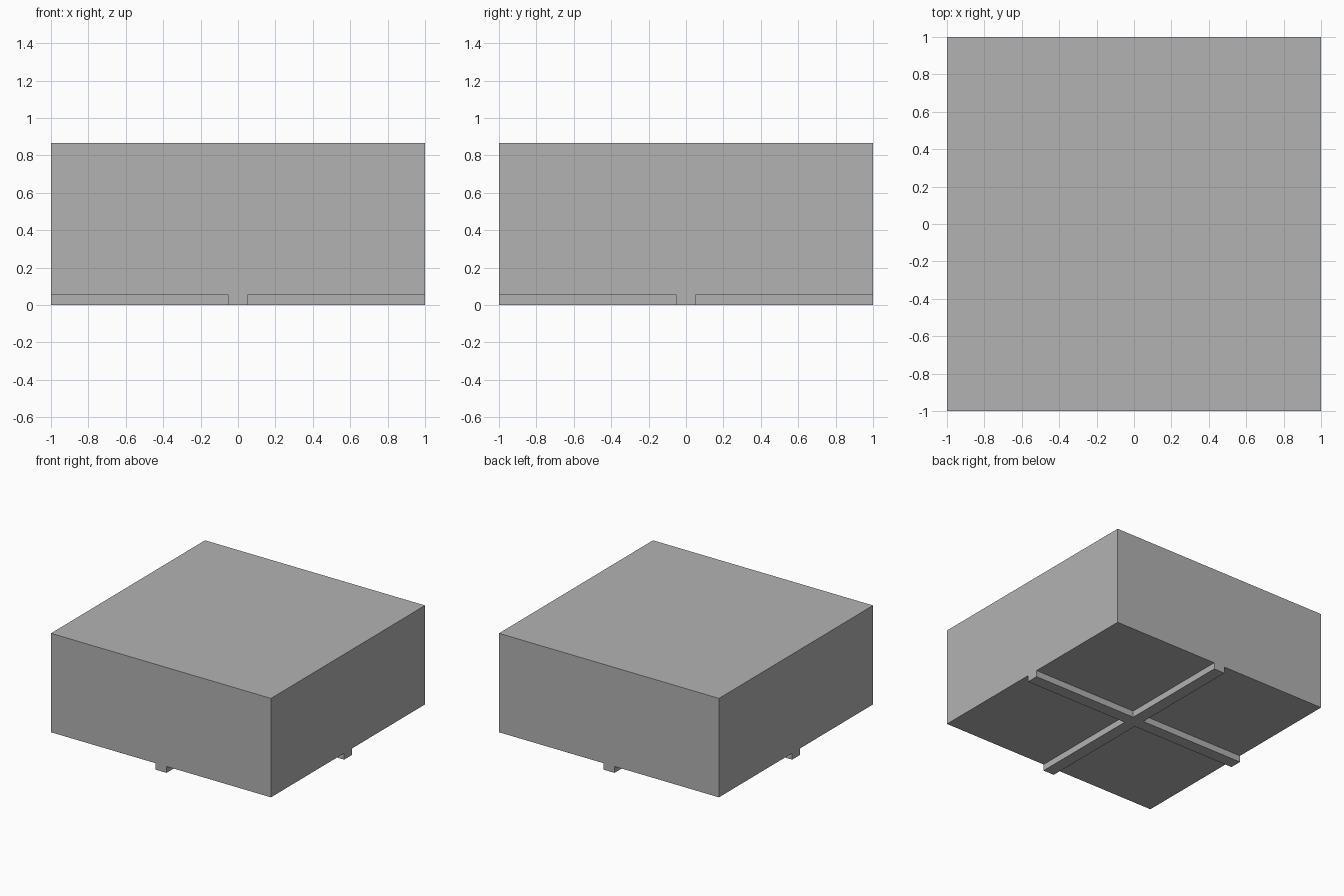
import bpy
import bmesh
from mathutils import Matrix, Vector

default = bpy.data.objects.get("Cube")
if default:
    bpy.data.objects.remove(default, do_unlink=True)

HALF, TOP = 1.0, 0.866        # block half-width and top height
RIB, BASE = 0.05, 0.053       # rib half-width and underside height

# Single grey material
grey = bpy.data.materials.new("plain_grey")
colour = (0.448, 0.448, 0.448, 1.0)
grey.diffuse_color = colour
grey.use_nodes = True
grey.node_tree.nodes["Principled BSDF"].inputs["Base Color"].default_value = colour

# Main block
bm = bmesh.new()
size = Matrix.Diagonal((2 * HALF, 2 * HALF, TOP - BASE, 1))
bmesh.ops.create_cube(bm, size=1, matrix=Matrix.Translation((0, 0, (TOP + BASE) / 2)) @ size)

# Cut the rib outlines across the block
for axis in (Vector((1, 0, 0)), Vector((0, 1, 0))):
    for side in (-RIB, RIB):
        bmesh.ops.bisect_plane(bm, geom=bm.verts[:] + bm.edges[:] + bm.faces[:],
                               plane_co=axis * side, plane_no=axis)

# Extrude the crossed ribs down from the underside
bm.normal_update()
cross = []
for face in bm.faces:
    centre = face.calc_center_median()
    if face.normal.z < -0.5 and min(abs(centre.x), abs(centre.y)) < RIB:
        cross.append(face)
extruded = bmesh.ops.extrude_face_region(bm, geom=cross)["geom"]
bmesh.ops.translate(bm, vec=(0, 0, -BASE),
                    verts=[v for v in extruded if isinstance(v, bmesh.types.BMVert)])
bmesh.ops.delete(bm, geom=[f for f in cross if f.is_valid], context="FACES_ONLY")

# Merge flat regions so only true corners remain
bmesh.ops.dissolve_limit(bm, angle_limit=0.01, verts=bm.verts[:], edges=bm.edges[:])
bmesh.ops.recalc_face_normals(bm, faces=bm.faces[:])

mesh = bpy.data.meshes.new("block_with_crossed_ribs")
bm.to_mesh(mesh)
bm.free()
mesh.materials.append(grey)
block = bpy.data.objects.new("block_with_crossed_ribs", mesh)
bpy.context.scene.collection.objects.link(block)
